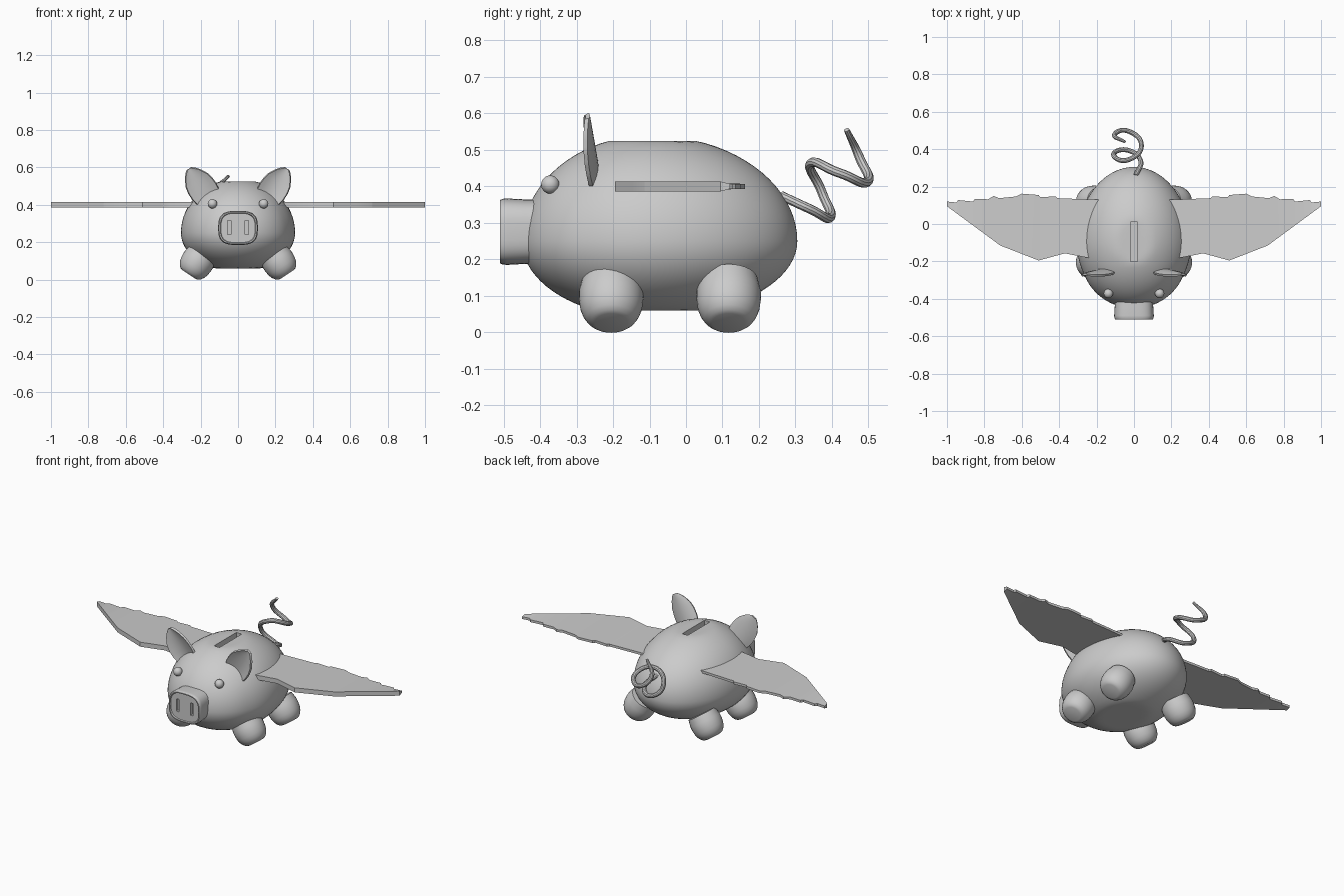
import bpy, bmesh, math
from mathutils import Vector

if "Cube" in bpy.data.objects:
    bpy.data.objects.remove(bpy.data.objects["Cube"])

grey = bpy.data.materials.new("light grey")
grey.diffuse_color = (0.6, 0.6, 0.6, 1)
grey.use_nodes = True
grey.node_tree.nodes["Principled BSDF"].inputs["Base Color"].default_value = grey.diffuse_color


def finish(name, bm):
    """Turn a bmesh into a named, coloured object."""
    bmesh.ops.remove_doubles(bm, verts=bm.verts, dist=1e-5)
    bmesh.ops.recalc_face_normals(bm, faces=bm.faces)
    me = bpy.data.meshes.new(name)
    bm.to_mesh(me)
    bm.free()
    me.materials.append(grey)
    ob = bpy.data.objects.new(name, me)
    bpy.context.collection.objects.link(ob)
    return ob


def activate(ob):
    bpy.ops.object.select_all(action='DESELECT')
    ob.select_set(True)
    bpy.context.view_layer.objects.active = ob


def cut_box(ob, centre, size):
    """Cut a box-shaped recess out of an object."""
    bm = bmesh.new()
    bmesh.ops.create_cube(bm, size=1)
    for v in bm.verts:
        v.co = Vector(centre) + Vector(a * b for a, b in zip(v.co, size))
    cutter = finish("cutter", bm)
    cutter.hide_render = True
    mod = ob.modifiers.new("cut", 'BOOLEAN')
    mod.operation, mod.object, mod.solver = 'DIFFERENCE', cutter, 'EXACT'
    activate(ob)
    bpy.ops.object.modifier_apply(modifier=mod.name)
    bpy.data.objects.remove(cutter)


def loft(name, rings):
    """Skin closed rings of points and cap both ends."""
    bm = bmesh.new()
    loops = [[bm.verts.new(p) for p in r] for r in rings]
    n = len(loops[0])
    for a, b in zip(loops, loops[1:]):
        for i in range(n):
            j = (i + 1) % n
            bm.faces.new((a[i], a[j], b[j], b[i]))
    bm.faces.new(loops[0])
    bm.faces.new(loops[-1])
    return finish(name, bm)


def lerp_table(table, x):
    for (x0, y0), (x1, y1) in zip(table, table[1:]):
        if x <= x1:
            return y0 + (y1 - y0) * (x - x0) / (x1 - x0)
    return table[-1][1]


# Body: egg with flattened back and belly, and a coin slot
bm = bmesh.new()
bmesh.ops.create_uvsphere(bm, u_segments=64, v_segments=40, radius=1)
for v in bm.verts:
    x, z, y = v.co
    widen = 1.06 - 0.06 * min(1, 2 * (1 + y)) if y < 0 else 1
    v.co = (x * 0.305 * widen,
            -0.1 + y * (0.405 if y > 0 else 0.35),
            min(0.525, max(0.06, 0.25 + z * (0.29 if z > 0 else 0.21))))
body = finish("body", bm)
cut_box(body, (0, -0.095, 0.525), (0.036, 0.21, 0.14))

# Snout: rounded block with a rim and two nostrils
rings = []
for y, s in ((-0.38, 0.97), (-0.44, 0.97), (-0.49, 1), (-0.502, 0.99),
             (-0.51, 0.95), (-0.51, 0.89), (-0.503, 0.86)):
    ring = []
    for i in range(48):
        a = math.tau * i / 48
        c, d = math.cos(a), math.sin(a)
        ring.append((0.106 * s * math.copysign(abs(c) ** 0.65, c), y,
                     0.276 + 0.091 * s * math.copysign(abs(d) ** 0.65, d)))
    rings.append(ring)
snout = loft("snout", rings)
for sx in (-1, 1):
    cut_box(snout, (sx * 0.047, -0.5, 0.278), (0.018, 0.03, 0.074))

# Tail: corkscrew tube
curve = bpy.data.curves.new("tail", 'CURVE')
curve.dimensions = '3D'
curve.bevel_depth, curve.bevel_resolution = 0.013, 3
curve.resolution_u, curve.use_fill_caps = 10, True
path = [(0.01, 0.26, 0.375), (0.035, 0.34, 0.338), (-0.035, 0.395, 0.315),
        (-0.11, 0.372, 0.385), (-0.035, 0.342, 0.463), (0.04, 0.42, 0.437),
        (-0.035, 0.498, 0.413), (-0.105, 0.475, 0.48), (-0.05, 0.44, 0.555)]
spline = curve.splines.new('BEZIER')
spline.bezier_points.add(len(path) - 1)
for p, co in zip(spline.bezier_points, path):
    p.co = co
    p.handle_left_type = p.handle_right_type = 'AUTO'
spline.bezier_points[-1].radius = 0.6
tail = bpy.data.objects.new("tail", curve)
bpy.context.collection.objects.link(tail)
curve.materials.append(grey)
activate(tail)
bpy.ops.object.convert(target='MESH')

LEG = [(0.045, 0), (0.057, 0.004), (0.068, 0.014), (0.078, 0.03),
       (0.085, 0.05), (0.088, 0.075), (0.088, 0.1), (0.08, 0.14)]
EAR = [(-0.2, 0.055), (0, 0.07), (0.2, 0.076), (0.4, 0.075), (0.6, 0.067),
       (0.8, 0.047), (0.92, 0.03), (1, 0.012)]
LEAD = [(0.1, -0.19), (0.25, -0.18), (0.37, -0.157), (0.51, -0.195),
        (0.715, -0.115), (1.0, 0.095)]
TRAIL = [(0.1, 0.13), (0.2, 0.13), (0.41, 0.138), (0.42, 0.148), (0.5, 0.143),
         (0.51, 0.155), (0.6, 0.162), (0.63, 0.147), (0.72, 0.138),
         (0.75, 0.15), (0.78, 0.132), (0.85, 0.135), (0.86, 0.12),
         (0.94, 0.128), (0.95, 0.115), (1.0, 0.12)]

for sx, side in ((1, "right"), (-1, "left")):
    # Legs: rounded stubs splayed outwards
    for y0, end in ((-0.205, "front"), (0.117, "back")):
        rings = []
        for r, h in LEG:
            ring = []
            for i in range(32):
                a = math.tau * i / 32
                c = r * math.cos(a)
                ring.append((sx * (0.262 - 0.55 * h + 0.83 * c),
                             y0 + r * math.sin(a),
                             0.027 + 0.83 * h + 0.55 * c))
            rings.append(ring)
        loft(f"{end}_{side}_leg", rings)

    # Eye
    bm = bmesh.new()
    bmesh.ops.create_uvsphere(bm, u_segments=24, v_segments=14, radius=0.025)
    bmesh.ops.translate(bm, verts=bm.verts, vec=(sx * 0.137, -0.372, 0.405))
    finish(f"{side}_eye", bm)

    # Ear: cupped leaf, thickened
    bm = bmesh.new()
    grid = []
    for k in range(19):
        u = -0.2 + 1.2 * k / 18
        w = lerp_table(EAR, u)
        row = []
        for j in range(9):
            v = -1 + j / 4
            row.append(bm.verts.new((sx * (0.16 + 0.102 * u + 0.84 * w * v),
                                     -0.243 - 0.026 * u - 0.25 * w * v * v,
                                     0.44 + 0.152 * u - 0.55 * w * v)))
        grid.append(row)
    for a, b in zip(grid, grid[1:]):
        for j in range(8):
            bm.faces.new((a[j], a[j + 1], b[j + 1], b[j]))
    ear = finish(f"{side}_ear", bm)
    mod = ear.modifiers.new("thickness", 'SOLIDIFY')
    mod.thickness, mod.offset = 0.012, 0
    activate(ear)
    bpy.ops.object.modifier_apply(modifier=mod.name)

    # Wing: flat plate, thick leading edge and thin feathered trailing edge
    rings = []
    for x in sorted({p[0] for p in LEAD + TRAIL}):
        ya, yb = lerp_table(LEAD, x), lerp_table(TRAIL, x)
        rings.append([(sx * x, ya, 0.4 - 0.0135), (sx * x, yb, 0.4 - 0.007),
                      (sx * x, yb, 0.4 + 0.007), (sx * x, ya, 0.4 + 0.0135)])
    loft(f"{side}_wing", rings)

# Smooth shading with crisp edges
for ob in list(bpy.context.scene.objects):
    activate(ob)
    bpy.ops.object.shade_smooth_by_angle(angle=math.radians(32))
